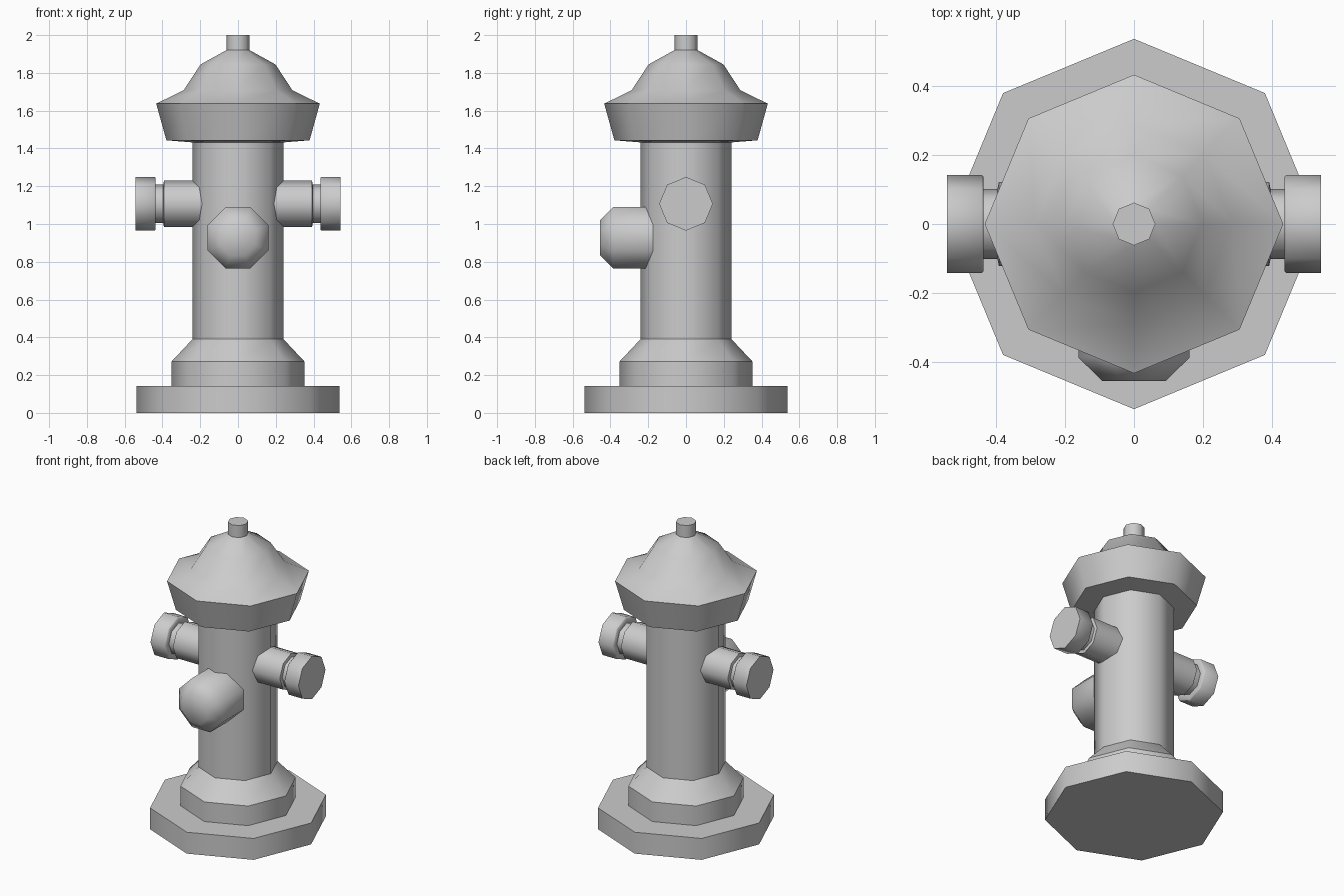
import bpy, bmesh
from math import sin, cos, pi, radians
from mathutils import Matrix, Vector

if "Cube" in bpy.data.objects:
    bpy.data.objects.remove(bpy.data.objects["Cube"])

SIDES = 8


def lathe(name, profile, turn=0.0, place=Matrix(), sharp_angle=40):
    """Closed eight-sided turning of (radius, height) points around local z."""
    bm = bmesh.new()
    rings = []
    for r, z in profile:
        rings.append([bm.verts.new((r * cos(turn + 2 * pi * k / SIDES),
                                    r * sin(turn + 2 * pi * k / SIDES), z))
                      for k in range(SIDES)])
    for low, high in zip(rings, rings[1:]):
        for k in range(SIDES):
            n = (k + 1) % SIDES
            bm.faces.new((low[k], low[n], high[n], high[k]))
    bm.faces.new(rings[0][::-1])
    bm.faces.new(rings[-1])
    bm.normal_update()
    # Smooth around the axis, crisp rings where the profile turns hard
    for f in bm.faces:
        f.smooth = True
    for ring in rings:
        for k in range(SIDES):
            e = bm.edges.get((ring[k], ring[(k + 1) % SIDES]))
            e.smooth = e.calc_face_angle() < radians(sharp_angle)
    bm.transform(place)
    me = bpy.data.meshes.new(name)
    bm.to_mesh(me)
    bm.free()
    ob = bpy.data.objects.new(name, me)
    bpy.context.collection.objects.link(ob)
    return ob


def aim(axis, z):
    """Point local +z along axis, at height z."""
    return Matrix.Translation((0, 0, z)) @ Vector(axis).to_track_quat('Z', 'Y').to_matrix().to_4x4()


# Base flange, foot, barrel, bonnet and top nut
lathe("hydrant_body", [
    (0.537, 0), (0.537, 0.142), (0.352, 0.142), (0.352, 0.272),
    (0.241, 0.39), (0.241, 1.432), (0.379, 1.443), (0.433, 1.637),
    (0.288, 1.708), (0.198, 1.845), (0.062, 1.92), (0.062, 2.0)],
    sharp_angle=38)

# Side outlets with a groove and cap
for label, sx in (("right", 1), ("left", -1)):
    lathe(label + "_outlet", [
        (0.122, 0.185), (0.122, 0.392), (0.102, 0.396), (0.102, 0.436),
        (0.136, 0.436), (0.142, 0.442), (0.142, 0.543)],
        place=aim((sx, 0, 0), 1.107), sharp_angle=50)

# Large front outlet with a tapered cap
lathe("front_outlet", [(0.175, 0.17), (0.175, 0.387), (0.1, 0.455)],
      turn=pi / SIDES, place=aim((0, -1, 0), 0.927), sharp_angle=60)
